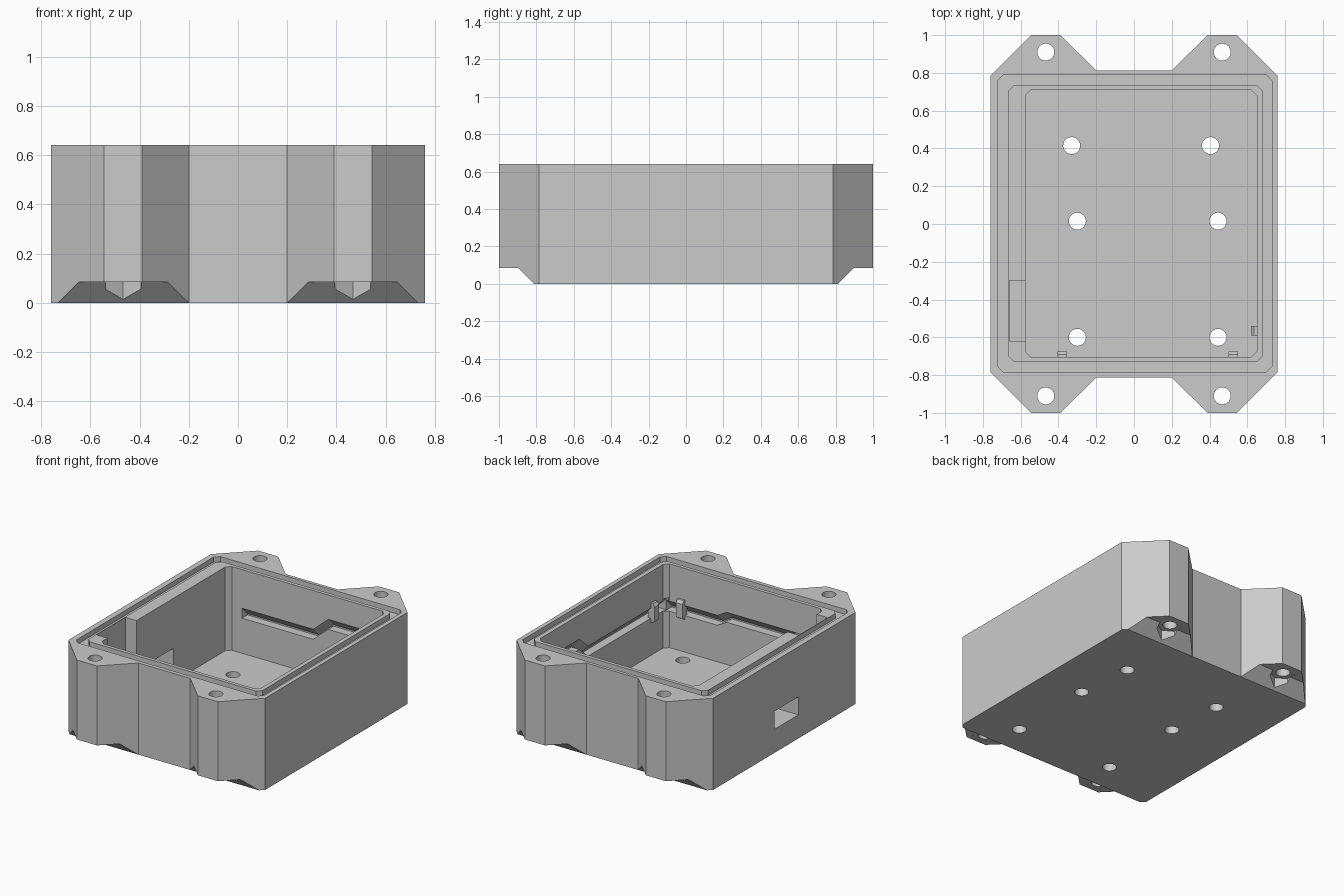
import bpy, bmesh, math

if "Cube" in bpy.data.objects:
    bpy.data.objects.remove(bpy.data.objects["Cube"])

grey = bpy.data.materials.new("light_grey_plastic")
grey.use_nodes = True
colour = (0.6, 0.6, 0.6, 1)
grey.diffuse_color = colour
grey.node_tree.nodes["Principled BSDF"].inputs["Base Color"].default_value = colour


def loft(name, rings):
    """Closed solid through matching rings of points."""
    bm = bmesh.new()
    loops = [[bm.verts.new(p) for p in ring] for ring in rings]
    n = len(loops[0])
    for a, b in zip(loops, loops[1:]):
        for i in range(n):
            j = (i + 1) % n
            bm.faces.new((a[i], a[j], b[j], b[i]))
    bm.faces.new(loops[0])
    bm.faces.new(loops[-1])
    bmesh.ops.recalc_face_normals(bm, faces=bm.faces)
    mesh = bpy.data.meshes.new(name)
    bm.to_mesh(mesh)
    bm.free()
    mesh.materials.append(grey)
    ob = bpy.data.objects.new(name, mesh)
    bpy.context.collection.objects.link(ob)
    return ob


def prism(name, outline, z0, z1):
    return loft(name, [[(x, y, z) for x, y in outline] for z in (z0, z1)])


def box(name, x0, x1, y0, y1, z0, z1):
    return prism(name, [(x0, y0), (x1, y0), (x1, y1), (x0, y1)], z0, z1)


def chamfered(x0, x1, y0, y1, c=0.03):
    return [(x0 + c, y0), (x1 - c, y0), (x1, y0 + c), (x1, y1 - c),
            (x1 - c, y1), (x0 + c, y1), (x0, y1 - c), (x0, y0 + c)]


def circle(x, y, r, n):
    turn = math.pi / 2
    return [(x + r * math.cos(turn + math.tau * i / n),
             y + r * math.sin(turn + math.tau * i / n)) for i in range(n)]


def apply_boolean(target, tool, operation="DIFFERENCE"):
    mod = target.modifiers.new("cut", "BOOLEAN")
    mod.operation = operation
    mod.solver = "EXACT"
    mod.object = tool
    bpy.context.view_layer.update()
    graph = bpy.context.evaluated_depsgraph_get()
    result = bpy.data.meshes.new_from_object(target.evaluated_get(graph))
    target.modifiers.clear()
    target.data = result
    bpy.data.objects.remove(tool)


H = 0.64

# Outer shell with four corner ears
quarter = [(0.76, 0.785), (0.545, 1.0), (0.39, 1.0), (0.2, 0.813)]
outline = (quarter + [(-x, y) for x, y in reversed(quarter)]
           + [(-x, -y) for x, y in quarter]
           + [(x, -y) for x, y in reversed(quarter)])
shell = prism("enclosure_body", outline, 0, H)

# Sloped relief under the ears, nut pockets and screw holes
for s in (-1, 1):
    section = [(0.713, -0.1), (1.1, -0.1), (1.1, 0.085), (0.898, 0.085)]
    relief = loft("relief", [[(x, s * y, z) for y, z in section] for x in (-0.9, 0.9)])
    apply_boolean(shell, relief)
    for x in (-0.467, 0.467):
        apply_boolean(shell, prism("nut", circle(x, s * 0.91, 0.083, 6), -0.1, 0.086))
        apply_boolean(shell, prism("screw", circle(x, s * 0.91, 0.045, 32), -0.1, 0.8))

# Seal groove around the rim
groove = prism("groove", chamfered(-0.72, 0.73, -0.785, 0.79), 0.605, 0.8)
apply_boolean(groove, prism("lip", chamfered(-0.665, 0.68, -0.73, 0.735), 0.5, 0.9))
apply_boolean(shell, groove)

# Main cavity, side pocket and connector window
apply_boolean(shell, prism("cavity", chamfered(-0.575, 0.65, -0.705, 0.71), 0.055, 0.8))
apply_boolean(shell, box("pocket", -0.66, -0.5, -0.62, -0.3, 0.3, 0.8))
apply_boolean(shell, box("window", -0.9, -0.5, -0.155, 0.11, 0.165, 0.29))

# Floor holes
for x, y in [(-0.33, 0.415), (0.405, 0.415), (-0.3, 0.015),
             (0.445, 0.015), (-0.3, -0.6), (0.445, -0.6)]:
    apply_boolean(shell, prism("floor_hole", circle(x, y, 0.045, 32), -0.1, 0.2))


# Board slots in the walls: flat ledge below, sloped overhang above
def slot(place, path):
    profile = [(-0.03, -0.07), (0.06, -0.07), (0.06, -0.06), (-0.03, 0.03)]
    tool = loft("slot", [[place(u, d, top + z) for d, z in profile] for u, top in path])
    apply_boolean(shell, tool)


slot(lambda u, d, z: (u, 0.71 + d, z),
     [(-0.466, 0.37), (0.085, 0.37), (0.2, 0.47), (0.64, 0.47)])
slot(lambda u, d, z: (0.65 + d, u, z),
     [(-0.7, 0.385), (0.15, 0.385), (0.25, 0.47), (0.7, 0.47)])
slot(lambda u, d, z: (u, -0.705 - d, z),
     [(-0.37, 0.42), (0.18, 0.42), (0.25, 0.38), (0.645, 0.38)])

# Small board clips with sloped tops
def clip(name, place):
    section = [(0.02, 0.27), (-0.03, 0.3), (-0.03, 0.4), (-0.015, 0.42), (0.02, 0.42)]
    loft(name, [[place(u, d, z) for d, z in section] for u in (-0.025, 0.025)])


for name, x in (("front_clip_left", 0.525), ("front_clip_right", -0.38)):
    clip(name, lambda u, d, z: (x + u, -0.705 - d, z))
clip("side_clip", lambda u, d, z: (0.65 + d, -0.565 + u, z))
